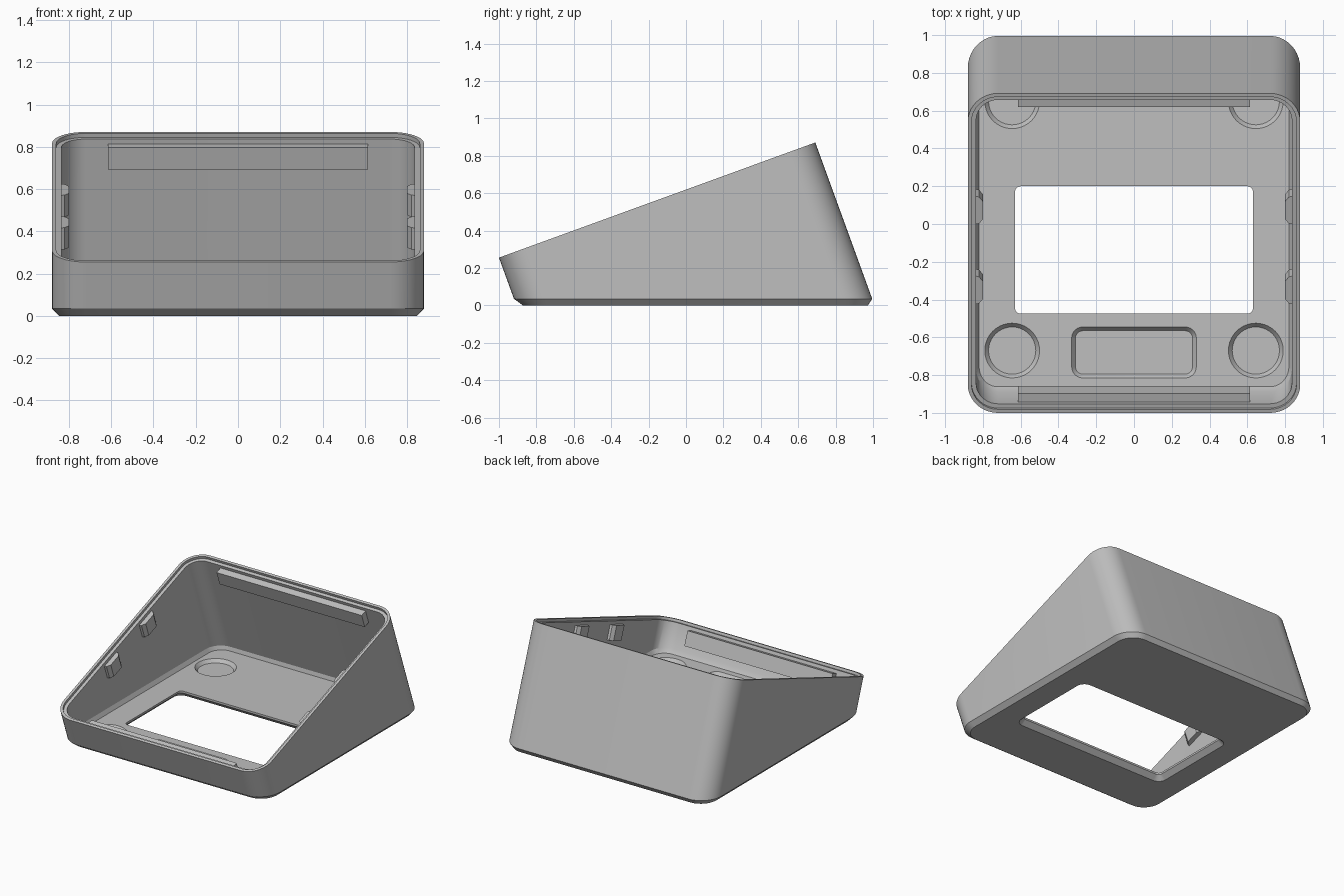
import bpy, bmesh, math
from mathutils import Vector

cube = bpy.data.objects.get("Cube")
if cube:
    bpy.data.objects.remove(cube)

TILT = math.radians(20)
C, S = math.cos(TILT), math.sin(TILT)
HALF_W, LENGTH, RADIUS = 0.88, 1.8, 0.16
FRONT_Y, FRONT_Z = -1.0, 0.255
WALL = 0.044

grey = bpy.data.materials.new("plain grey")
grey.use_nodes = True
grey.diffuse_color = (0.52, 0.52, 0.52, 1)
grey.node_tree.nodes["Principled BSDF"].inputs["Base Color"].default_value = (0.52, 0.52, 0.52, 1)


def rounded(hx, hy, r, cx=0, cy=0, steps=10):
    """Outline of a rounded rectangle."""
    pts = []
    for k, (sx, sy) in enumerate([(1, 1), (-1, 1), (-1, -1), (1, -1)]):
        for i in range(steps + 1):
            a = math.pi / 2 * (k + i / steps)
            pts.append((cx + sx * (hx - r) + r * math.cos(a),
                        cy + sy * (hy - r) + r * math.sin(a)))
    return pts


def tilted(x, u, w):
    """Point on the sloping frame: u runs up the slope, w is square to it."""
    return Vector((x, FRONT_Y + u * C - w * S, FRONT_Z + u * S + w * C))


def case_ring(inset, w=0.0, z=None):
    """Case outline at depth w below the slope, or where it meets height z."""
    outline = rounded(HALF_W - inset, LENGTH / 2 - inset, RADIUS - inset, 0, LENGTH / 2)
    if z is None:
        return [tilted(x, u, w) for x, u in outline]
    return [tilted(x, u, (z - FRONT_Z - u * S) / C) for x, u in outline]


def flat_ring(z, *shape):
    return [Vector((x, y, z)) for x, y in rounded(*shape)]


def loft(name, rings):
    """Skin a stack of matching rings and cap both ends."""
    bm = bmesh.new()
    loops = [[bm.verts.new(p) for p in ring] for ring in rings]
    n = len(loops[0])
    for a, b in zip(loops, loops[1:]):
        for i in range(n):
            j = (i + 1) % n
            bm.faces.new((a[i], a[j], b[j], b[i]))
    bm.faces.new(loops[0][::-1])
    bm.faces.new(loops[-1])
    bmesh.ops.remove_doubles(bm, verts=bm.verts, dist=1e-5)
    bmesh.ops.recalc_face_normals(bm, faces=bm.faces)
    mesh = bpy.data.meshes.new(name)
    bm.to_mesh(mesh)
    bm.free()
    mesh.materials.append(grey)
    obj = bpy.data.objects.new(name, mesh)
    bpy.context.collection.objects.link(obj)
    return obj


def activate(obj):
    bpy.ops.object.select_all(action="DESELECT")
    obj.select_set(True)
    bpy.context.view_layer.objects.active = obj


def cut(target, cutter):
    cutter.hide_render = True
    mod = target.modifiers.new("cut", "BOOLEAN")
    mod.operation, mod.solver, mod.object = "DIFFERENCE", "EXACT", cutter
    activate(target)
    bpy.ops.object.modifier_apply(modifier=mod.name)
    bpy.data.objects.remove(cutter)


# Case: chamfered base, leaning walls, stepped rim, hollow inside
case = loft("case", [
    case_ring(0.033, z=0), case_ring(0, z=0.035), case_ring(0),
    case_ring(0.02), case_ring(0.02, w=-0.02), case_ring(WALL, w=-0.02),
    case_ring(WALL, z=0.08), case_ring(0.06, z=0.05)])

# Window through the floor, flared underneath
cut(case, loft("window_cutter", [
    flat_ring(z, 0.63 + e, 0.3375 + e, 0.03 + e, 0, -0.1375)
    for z, e in ((-0.01, 0.045), (0.035, 0), (0.1, 0))]))


# Tapered pockets in the floor
def pocket(hx, hy, r, cx, cy):
    cut(case, loft("pocket_cutter", [
        flat_ring(z, hx + e, hy + e, r + e, cx, cy)
        for z, e in ((0.025, -0.02), (0.06, 0.008))]))


for side in (-1, 1):
    for y in (-0.67, 0.65):
        pocket(0.145, 0.145, 0.145, side * 0.645, y)
pocket(0.33, 0.135, 0.06, 0, -0.68)

activate(case)
bpy.ops.object.shade_smooth_by_angle(angle=math.radians(25))

TOP, BOTTOM = -0.045, -0.155


def rib(name, profile):
    return loft(name, [[tilted(x, u, w) for x, u in profile] for w in (BOTTOM, TOP)])


# Long ribs on the front and back walls
for name, a, b in (("front_rib", WALL - 0.01, WALL + 0.05),
                   ("back_rib", LENGTH - WALL - 0.05, LENGTH - WALL + 0.01)):
    rib(name, [(-0.615, a), (0.615, a), (0.615, b), (-0.615, b)])

# Small tapered clips on the side walls
for side, label in ((1, "left"), (-1, "right")):
    for place, u in (("front", 0.675), ("back", 1.125)):
        wall, tip = side * (HALF_W - WALL + 0.005), side * 0.8
        rib(f"{label}_{place}_clip", [
            (wall, u - 0.08), (side * 0.82, u - 0.075), (tip, u - 0.05),
            (tip, u + 0.05), (side * 0.82, u + 0.075), (wall, u + 0.08)])
